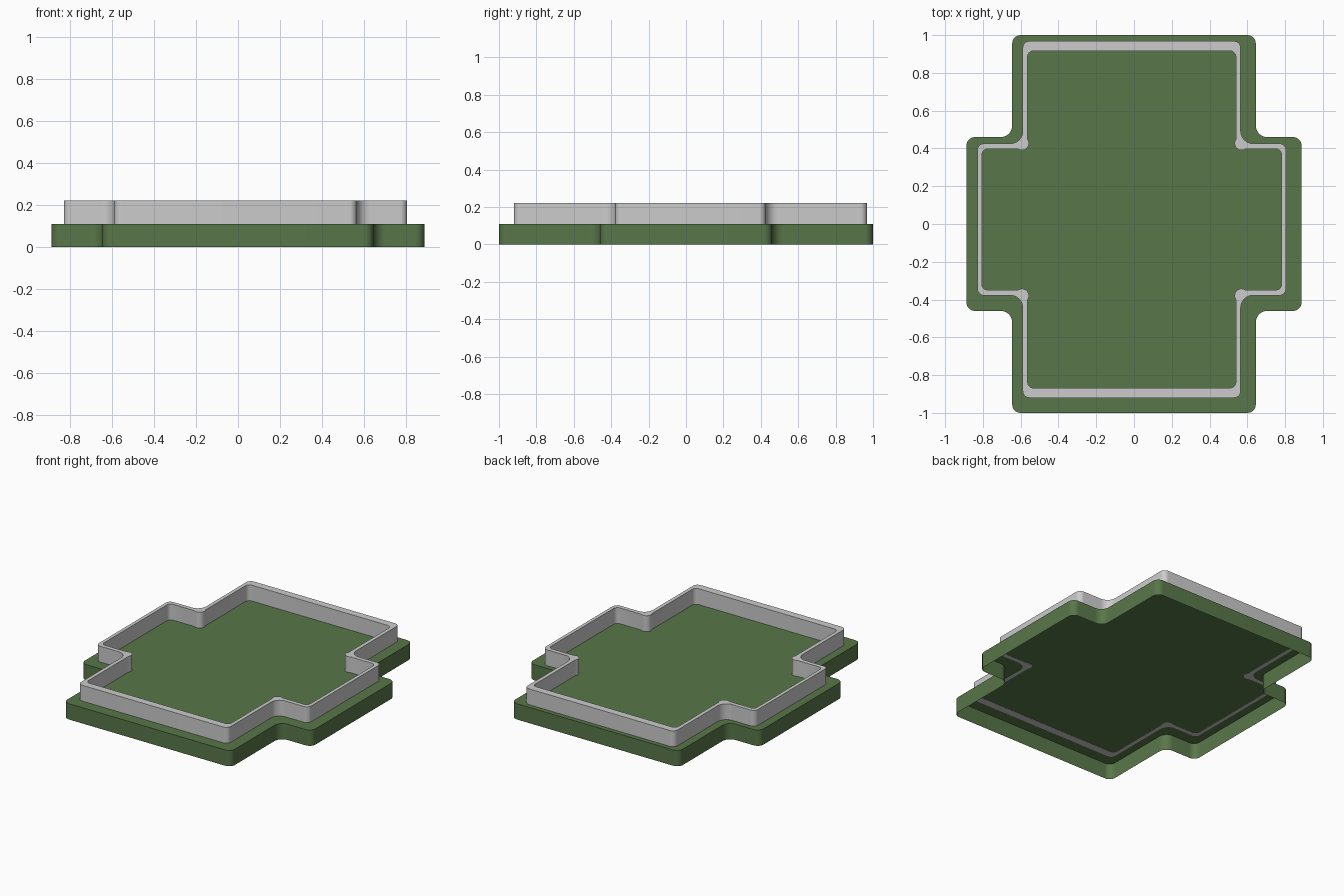
import bpy, bmesh, math
from mathutils import Vector

if "Cube" in bpy.data.objects:
    bpy.data.objects.remove(bpy.data.objects["Cube"])


def material(name, rgb):
    m = bpy.data.materials.new(name)
    m.diffuse_color = (*rgb, 1)
    m.use_nodes = True
    m.node_tree.nodes["Principled BSDF"].inputs["Base Color"].default_value = m.diffuse_color
    return m


def fillet(corner, radius, a0, a1, side, n=8):
    """Arc rounding a right-angled corner; side points from corner to arc centre."""
    cx, cy = corner[0] + side[0] * radius, corner[1] + side[1] * radius
    return arc((cx, cy), radius, a0, a1, n)


def arc(c, r, a0, a1, n=8):
    return [(c[0] + r * math.cos(math.radians(a0 + (a1 - a0) * i / n)),
             c[1] + r * math.sin(math.radians(a0 + (a1 - a0) * i / n))) for i in range(n + 1)]


def cross(x_arm, y_arm, x_neck, y_neck, r, notch, centre=(0, 0)):
    """Rounded plus-shaped outline: one quarter, mirrored to four."""
    q = (fillet((x_arm, y_neck), r, 0, 90, (-1, -1)) + notch
         + fillet((x_neck, y_arm), r, 0, 90, (-1, -1)))
    left = [(-x, y) for x, y in reversed(q)]
    half = q + left
    full = half + [(x, -y) for x, y in reversed(half)]
    return [(x + centre[0], y + centre[1]) for x, y in full]


def extrude(name, loops, z0, z1, mat, bottom):
    """Walls along each outline, plus a filled top and an optional bottom."""
    bm = bmesh.new()
    levels = {z0: [], z1: []}
    for pts in loops:
        lo = [bm.verts.new((x, y, z0)) for x, y in pts]
        hi = [bm.verts.new((x, y, z1)) for x, y in pts]
        for i in range(len(pts)):
            j = (i + 1) % len(pts)
            bm.faces.new((lo[i], lo[j], hi[j], hi[i]))
            levels[z0].append(bm.edges.get((lo[i], lo[j])))
            levels[z1].append(bm.edges.get((hi[i], hi[j])))
    for z in ([z0, z1] if bottom else [z1]):
        bmesh.ops.triangle_fill(bm, edges=levels[z], use_beauty=True,
                                normal=Vector((0, 0, 1 if z == z1 else -1)))
    bmesh.ops.recalc_face_normals(bm, faces=bm.faces[:])
    me = bpy.data.meshes.new(name)
    bm.to_mesh(me)
    bm.free()
    me.materials.append(mat)
    ob = bpy.data.objects.new(name, me)
    bpy.context.collection.objects.link(ob)
    bpy.context.view_layer.objects.active = ob
    ob.select_set(True)
    bpy.ops.object.shade_smooth_by_angle(angle=math.radians(30))
    ob.select_set(False)
    return ob


green = material("grass green", (0.098, 0.184, 0.067))
grey = material("light grey", (0.60, 0.60, 0.60))

# Base: shallow plus-shaped plinth, open underneath
base = cross(0.887, 1.0, 0.645, 0.46, 0.045,
             fillet((0.645, 0.46), 0.06, 270, 180, (1, 1)))
extrude("base", [base], 0.0, 0.11, green, False)

# Parapet: thin wall standing slightly off-centre on the base
centre = (-0.012, 0.024)
outer = cross(0.817, 0.944, 0.577, 0.402, 0.035,
              fillet((0.577, 0.402), 0.065, 270, 180, (1, 1)), centre)
# inner outline has a round pillar bulging inward at each notch
inner = cross(0.793, 0.892, 0.551, 0.373, 0.03,
              arc((0.581, 0.403), 0.0365, 304, 146, 12), centre)
extrude("parapet_wall", [outer, inner], 0.109, 0.22, grey, True)
